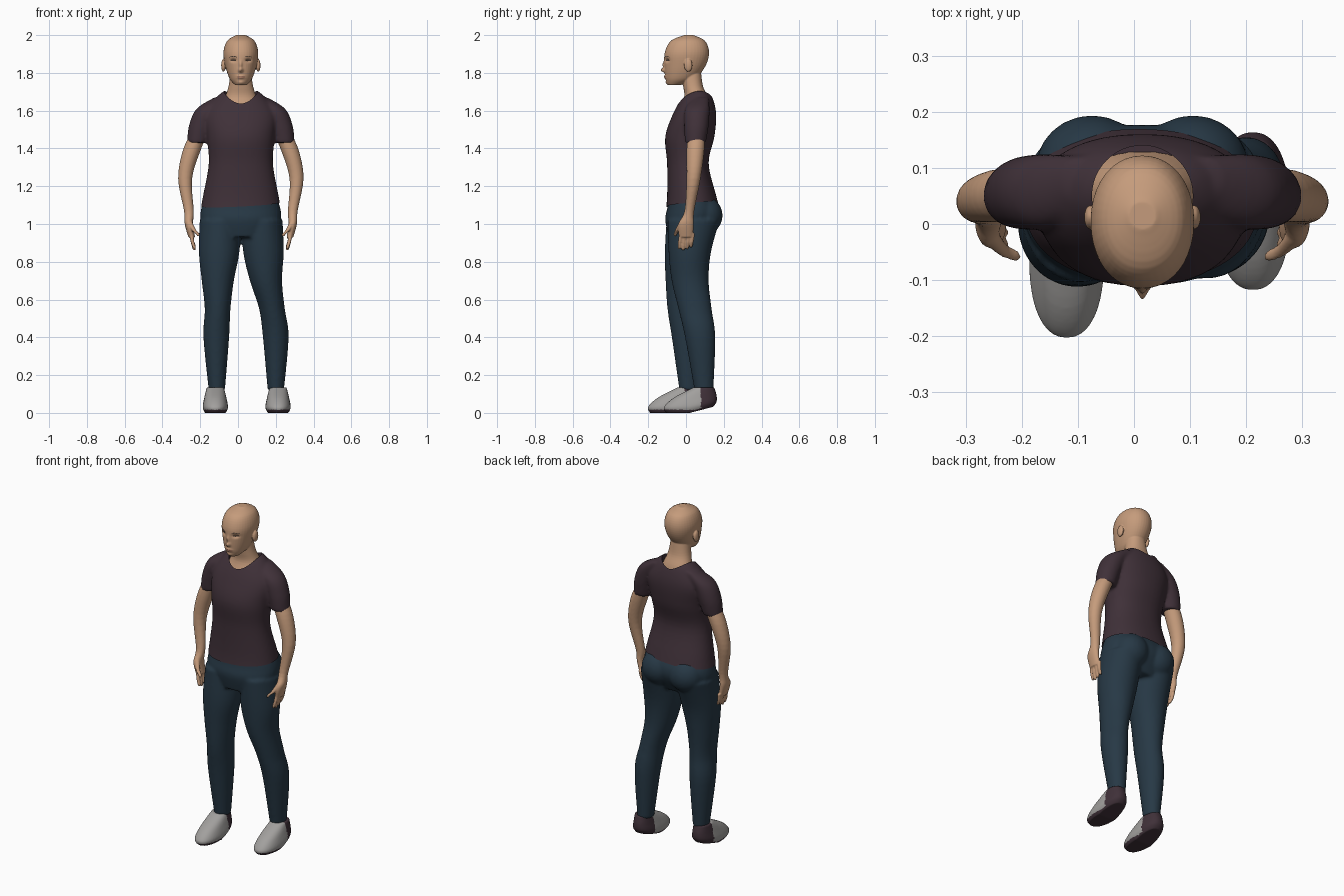
import bpy, bmesh, math
from mathutils import Matrix, Vector

if "Cube" in bpy.data.objects:
    bpy.data.objects.remove(bpy.data.objects["Cube"])


def material(name, red, green, blue):
    mat = bpy.data.materials.new(name)
    mat.use_nodes = True
    colour = (red, green, blue, 1)
    mat.diffuse_color = colour
    mat.node_tree.nodes["Principled BSDF"].inputs["Base Color"].default_value = colour
    return mat


skin = material("skin", .56, .33, .2)
lips = material("lips", .4, .2, .13)
lash = material("dark_brown", .06, .04, .03)
plum = material("plum_cloth", .05, .03, .04)
denim = material("navy_denim", .02, .04, .06)
grey = material("pale_grey", .36, .35, .34)

MIDDLE = .015
SIDES = (-1, 1)


def spline(rings, steps=5):
    """Smoothly interpolate the rings of a loft."""
    rows = []
    last = len(rings) - 1
    for i in range(last):
        before, start, end, after = (rings[max(0, min(last, i + k))] for k in (-1, 0, 1, 2))
        for step in range(steps):
            t = step / steps
            rows.append([q + t / 2 * (r - p + t * (2*p - 5*q + 4*r - w + t * (3*q - p - 3*r + w)))
                         for p, q, r, w in zip(before, start, end, after)])
    return rows + [rings[-1]]


def loft(bm, rings, power=2, segments=40):
    """Skin level rings given as (x, y, z, half width, half depth)."""
    loops = []
    for x, y, z, width, depth in spline(rings):
        loop = []
        for k in range(segments):
            angle = math.tau * k / segments
            across, along = (math.copysign(abs(f(angle)) ** (2 / power), f(angle))
                             for f in (math.cos, math.sin))
            loop.append(bm.verts.new((x + width * across, y + depth * along, z)))
        loops.append(loop)
    for low, high in zip(loops, loops[1:]):
        for k in range(segments):
            following = (k + 1) % segments
            bm.faces.new((low[k], low[following], high[following], high[k]))
    bm.faces.new(loops[0])
    bm.faces.new(loops[-1])


def trunk(bm, profile, x=MIDDLE, y=0, power=2.2):
    """Upright volume from a profile of (z, half width, front, back)."""
    loft(bm, [(x, y + (front + back) / 2, z, half, (back - front) / 2)
              for z, half, front, back in profile], power)


def limb(bm, side, points):
    """Round limb through (x, y, z, radius) or (x, y, z, half width, half depth), on one side."""
    loft(bm, [(MIDDLE + side * p[0], p[1], p[2], p[3], p[-1]) for p in points], segments=24)


def ball(bm, centre, size):
    bmesh.ops.create_uvsphere(bm, u_segments=24, v_segments=16, radius=1,
                              matrix=Matrix.Translation(centre) @ Matrix.Diagonal((*size, 1)))


def make_object(name, bm):
    bmesh.ops.recalc_face_normals(bm, faces=bm.faces)
    mesh = bpy.data.meshes.new(name)
    bm.to_mesh(mesh)
    bm.free()
    obj = bpy.data.objects.new(name, mesh)
    bpy.context.collection.objects.link(obj)
    return obj


def bake(obj):
    """Replace the mesh with the result of its modifiers."""
    graph = bpy.context.evaluated_depsgraph_get()
    mesh = bpy.data.meshes.new_from_object(obj.evaluated_get(graph))
    obj.modifiers.clear()
    obj.data = mesh


def fuse(name, bm, materials, voxel):
    """Merge overlapping volumes into one smooth surface."""
    obj = make_object(name, bm)
    remesh = obj.modifiers.new("fuse", "REMESH")
    remesh.mode = "VOXEL"
    remesh.voxel_size = voxel
    obj.modifiers.new("soften", "SMOOTH").iterations = 4
    bake(obj)
    obj.data.materials.clear()
    for mat in materials:
        obj.data.materials.append(mat)
    obj.data.shade_smooth()
    return obj


# Shirt: torso with two short sleeves
bm = bmesh.new()
trunk(bm, [(1.04, .22, -.11, .19), (1.15, .2, -.1, .16), (1.32, .17, -.1, .12), (1.46, .18, -.11, .15),
           (1.58, .19, -.07, .16), (1.67, .13, -.02, .14), (1.71, .08, .02, .11)])
for side in SIDES:
    limb(bm, side, [(.23, .05, 1.43, .055), (.21, .055, 1.52, .065), (.17, .06, 1.61, .065), (.1, .08, 1.67, .04)])
shirt = fuse("shirt", bm, [plum], .009)

# Round neckline, cut with an upright oval cylinder
bm = bmesh.new()
bmesh.ops.create_cone(bm, cap_ends=True, segments=48, radius1=.09, radius2=.09, depth=1,
                      matrix=Matrix.Translation((MIDDLE, .05, 2.1)))
cutter = make_object("neckline_cutter", bm)
cutter.hide_render = True
neckline = shirt.modifiers.new("neckline", "BOOLEAN")
neckline.operation = "DIFFERENCE"
neckline.solver = "EXACT"
neckline.object = cutter
bake(shirt)
bpy.data.objects.remove(cutter)

# Slanted hem
bm = bmesh.new()
bm.from_mesh(shirt.data)
bmesh.ops.bisect_plane(bm, geom=bm.verts[:] + bm.edges[:] + bm.faces[:], clear_inner=True,
                       plane_co=Vector((0, 0, 1.1)), plane_no=Vector((-.05, -.08, 1)))
bm.to_mesh(shirt.data)
bm.free()

# Trousers: hips, seat and two legs, the right one stepping forward
bm = bmesh.new()
trunk(bm, [(.93, .16, -.09, .12), (1.02, .21, -.11, .17), (1.08, .21, -.1, .175), (1.14, .19, -.09, .15)])
for side in SIDES:
    ball(bm, (MIDDLE + side * .09, .1, 1.045), (.1, .094, .1))
leg_sections = [(.12, .043, .05), (.4, .068, .08), (.55, .068, .088), (.7, .085, .098),
                (.85, .107, .112), (1.02, .108, .138)]
right_path = [(-.112, .015), (-.115, .005), (-.108, -.01), (-.107, -.01), (-.1, 0), (-.095, .035)]
left_path = [(.2, .095), (.2, .075), (.18, .048), (.148, .022), (.135, .02), (.128, .04)]
for path in (right_path, left_path):
    loft(bm, [(x, y, *section) for (x, y), section in zip(path, leg_sections)])
fuse("trousers", bm, [denim], .009)

# Arms with palms, four fingers and a thumb
for side, name in zip(SIDES, ("right_arm", "left_arm")):
    bm = bmesh.new()
    limb(bm, side, [(.26, 0, .93, .018, .038), (.275, 0, 1, .022, .041), (.275, .018, 1.07, .026),
                    (.295, .04, 1.24, .037), (.26, .05, 1.39, .047), (.21, .055, 1.5, .045)])
    for finger in range(4):
        y = .021 * finger - .026
        tip = .86 + .008 * abs(finger - 1)
        limb(bm, side, [(.245, y - .01, tip, .006), (.248, y - .01, tip + .012, .009),
                        (.257, y - .006, .91, .01), (.262, y, .95, .011)])
    limb(bm, side, [(.225, -.06, .935, .006), (.228, -.056, .947, .01), (.25, -.045, .97, .012),
                    (.272, -.02, 1.015, .014)])
    fuse(name, bm, [skin], .0045)

# Head, neck, upper chest and ears
bm = bmesh.new()
trunk(bm, [(1.735, .03, -.095, -.03), (1.77, .06, -.108, .05), (1.84, .083, -.114, .105), (1.91, .092, -.112, .122),
           (1.97, .072, -.08, .1), (2, .025, -.01, .04)], power=2.1)
trunk(bm, [(1.6, .12, -.04, .13), (1.67, .085, -.01, .115), (1.73, .065, -.015, .09), (1.8, .055, -.03, .08)])
for side in SIDES:
    ball(bm, (MIDDLE + side * .092, .012, 1.84), (.012, .022, .034))
head = fuse("head", bm, [skin, lash, lips], .0032)

# Facial relief: each bump has x, z, width, height and depth
eyes = [MIDDLE + side * .04 for side in SIDES]
eye_height, mouth_height = 1.867, 1.778
bumps = [(x, eye_height, .016, .01, .011) for x in eyes]
bumps += [(MIDDLE, z, width, height, depth) for z, width, height, depth in (
    (1.814, .011, .011, -.02), (1.842, .008, .02, -.01), (1.748, .018, .01, -.006),
    (mouth_height, .02, .009, -.009), (mouth_height, .02, .0025, .004))]
for vert in head.data.vertices:
    if vert.co.y < -.04:
        vert.co.y += sum(depth * math.exp(-((vert.co.x - x) / width) ** 2 - ((vert.co.z - z) / height) ** 2)
                         for x, z, width, height, depth in bumps)


def in_oval(point, x, z, width, height):
    return ((point.x - x) / width) ** 2 + ((point.z - z) / height) ** 2 < 1


# Painted eyes, brows and lips
for face in head.data.polygons:
    spot = face.center
    if spot.y > -.04:
        continue
    for x in eyes:
        brow = in_oval(spot, x, 1.88, .02, .009) and not in_oval(spot, x, 1.876, .022, .009)
        if brow or in_oval(spot, x, eye_height, .015, .0045):
            face.material_index = 1
    if in_oval(spot, MIDDLE, mouth_height, .022, .0075):
        face.material_index = 2

# Shoes: pale uppers with a dark sole and heel, the heel slightly lifted
for name, x, y in (("right_shoe", -.12, -.065), ("left_shoe", .212, .02)):
    bm = bmesh.new()
    trunk(bm, [(0, .055, -.125, .125), (.03, .067, -.137, .142), (.08, .058, -.085, .142), (.135, .045, .02, .13)],
          x, y, power=2.3)
    shoe = fuse(name, bm, [grey, plum], .005)
    heel = y + .06
    for vert in shoe.data.vertices:
        lift = max(0, vert.co.y - y) * .26
        vert.co.z += lift * max(0, 1 - vert.co.z / .13)
    for face in shoe.data.polygons:
        if face.center.y > heel or face.center.z < .016 or face.normal.z < -.5:
            face.material_index = 1
